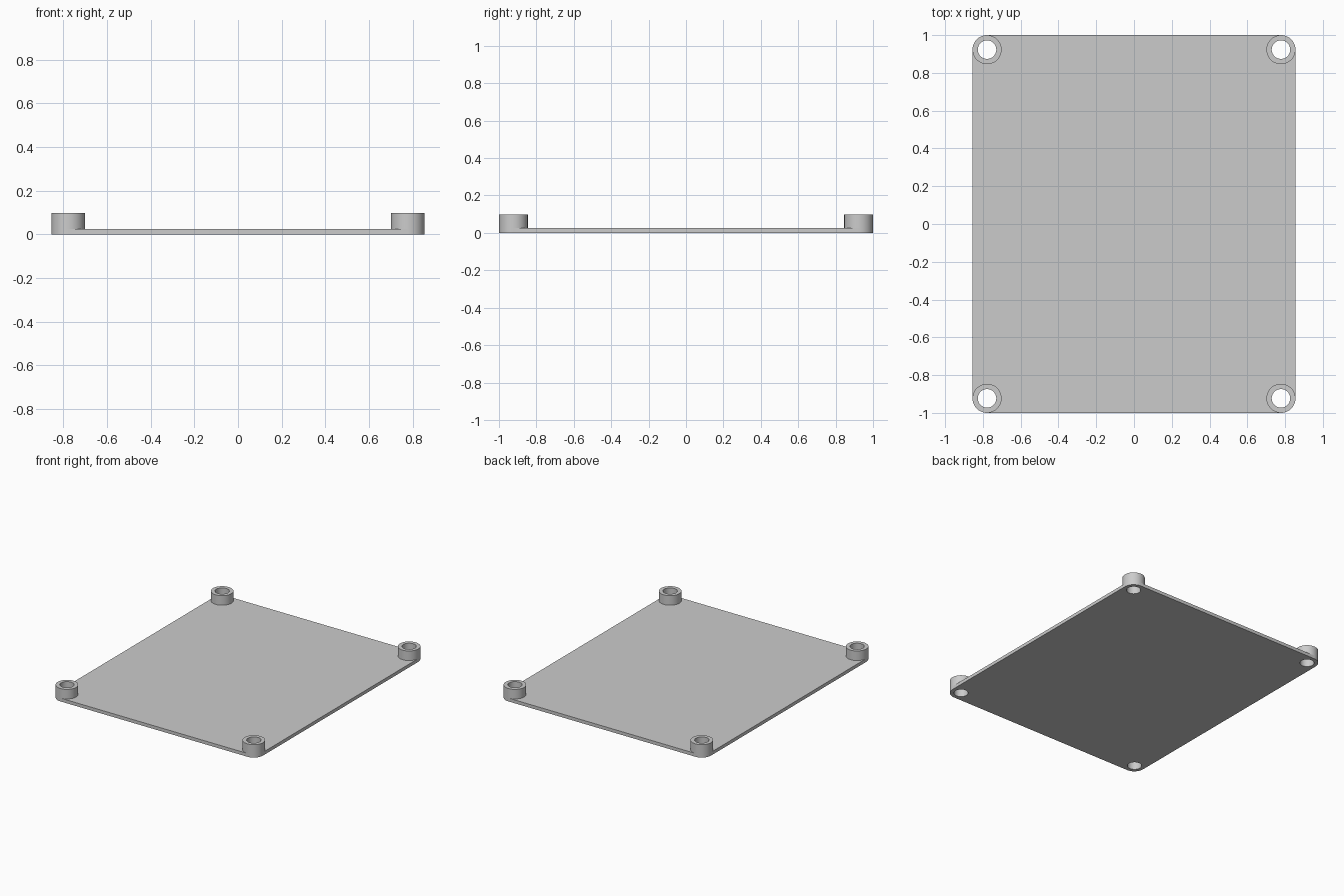
import bpy, bmesh
from math import cos, sin, pi

cube = bpy.data.objects.get("Cube")
if cube:
    bpy.data.objects.remove(cube, do_unlink=True)

HALF_X, HALF_Y = 0.855, 1.0
POST_R, HOLE_R = 0.077, 0.049
PLATE_TOP, POST_TOP = 0.025, 0.097
CX, CY = HALF_X - POST_R, HALF_Y - POST_R
SEGMENTS = 48

grey = bpy.data.materials.new("light grey")
grey.use_nodes = True
colour = (0.6, 0.6, 0.6, 1)
grey.diffuse_color = colour
grey.node_tree.nodes["Principled BSDF"].inputs["Base Color"].default_value = colour


def arc(x, y, r, start=0, quarters=4):
    """Points along an arc; a full circle leaves out the repeated end point."""
    n = SEGMENTS * quarters // 4
    count = n if quarters == 4 else n + 1
    return [(x + r * cos(start + 2 * pi * i / SEGMENTS),
             y + r * sin(start + 2 * pi * i / SEGMENTS)) for i in range(count)]


def extruded_profile(name, loops, z0, z1):
    """Fill an outline with holes and extrude it from z0 to z1."""
    bm = bmesh.new()
    edges = []
    for loop in loops:
        verts = [bm.verts.new((x, y, z0)) for x, y in loop]
        edges += [bm.edges.new((a, b)) for a, b in zip(verts, verts[1:] + verts[:1])]
    bmesh.ops.triangle_fill(bm, edges=edges, use_beauty=True, normal=(0, 0, 1))
    result = bmesh.ops.extrude_face_region(bm, geom=bm.faces[:], use_keep_orig=True)
    top = [v for v in result["geom"] if isinstance(v, bmesh.types.BMVert)]
    bmesh.ops.translate(bm, verts=top, vec=(0, 0, z1 - z0))
    bmesh.ops.recalc_face_normals(bm, faces=bm.faces[:])
    mesh = bpy.data.meshes.new(name)
    bm.to_mesh(mesh)
    bm.free()
    mesh.materials.append(grey)
    obj = bpy.data.objects.new(name, mesh)
    bpy.context.collection.objects.link(obj)
    bpy.ops.object.select_all(action="DESELECT")
    obj.select_set(True)
    bpy.context.view_layer.objects.active = obj
    bpy.ops.object.shade_smooth_by_angle(angle=pi / 6)
    return obj


# Corner positions, counter-clockwise from the back left
corners = {"back_left": (CX, CY), "back_right": (-CX, CY),
           "front_right": (-CX, -CY), "front_left": (CX, -CY)}

# Base plate with rounded corners and a through hole in each
outline = []
for i, (x, y) in enumerate(corners.values()):
    outline += arc(x, y, POST_R, i * pi / 2, 1)
holes = [arc(x, y, HOLE_R) for x, y in corners.values()]
extruded_profile("base_plate", [outline] + holes, 0, PLATE_TOP)

# Hollow standoff posts on the corners
for corner, (x, y) in corners.items():
    extruded_profile(corner + "_standoff",
                     [arc(x, y, POST_R), arc(x, y, HOLE_R)], PLATE_TOP, POST_TOP)
